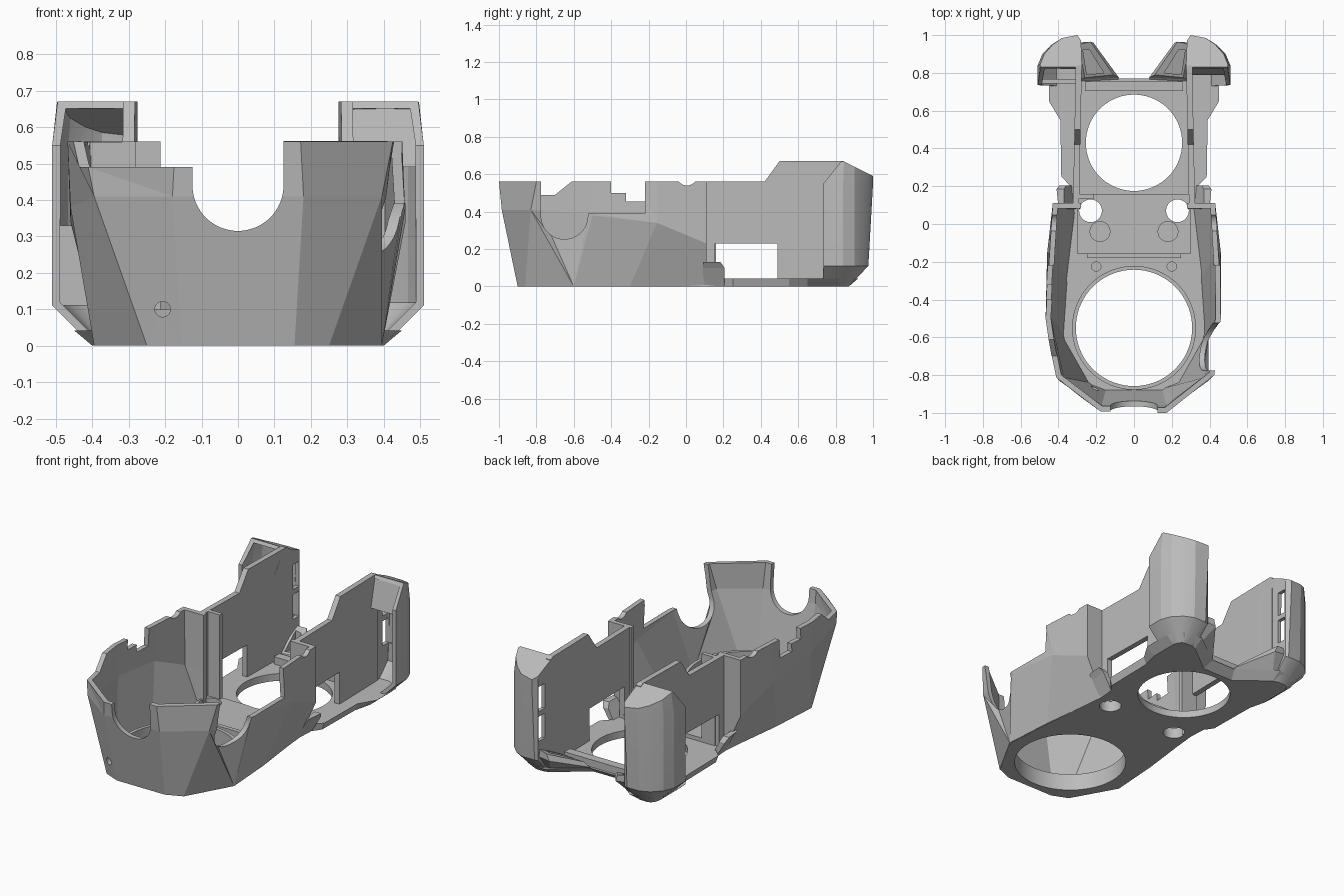
import bpy, bmesh, math
from mathutils import Matrix, Vector

cube = bpy.data.objects.get("Cube")
if cube:
    bpy.data.objects.remove(cube)

grey = bpy.data.materials.new("matte grey")
grey.use_nodes = True
grey.diffuse_color = (0.5, 0.5, 0.5, 1)
grey.node_tree.nodes["Principled BSDF"].inputs["Base Color"].default_value = (0.5, 0.5, 0.5, 1)


def make(name, bm):
    mesh = bpy.data.meshes.new(name)
    bm.to_mesh(mesh)
    bm.free()
    mesh.materials.append(grey)
    obj = bpy.data.objects.new(name, mesh)
    bpy.context.collection.objects.link(obj)
    return obj


def loft(name, rings, closed=True, caps=True):
    """Skin matching rings of points; closed solids get outward normals."""
    bm = bmesh.new()
    rows = [[bm.verts.new(p) for p in ring] for ring in rings]
    n = len(rows[0])
    for low, high in zip(rows, rows[1:]):
        for i in range(n if closed else n - 1):
            j = (i + 1) % n
            bm.faces.new((low[i], low[j], high[j], high[i]))
    if caps:
        bm.faces.new(rows[-1])
        bm.faces.new(rows[0][::-1])
    if closed:
        bmesh.ops.recalc_face_normals(bm, faces=bm.faces)
    return make(name, bm)


def side_prism(name, profile, x0, x1, lean=0):
    """Extrude a (y, z) profile along x; lean shifts x with y."""
    return loft(name, [[(x - lean * y, y, z) for y, z in profile] for x in (x0, x1)])


def box(name, x0, x1, y0, y1, z0, z1):
    return side_prism(name, [(y0, z0), (y1, z0), (y1, z1), (y0, z1)], x0, x1)


def rod(name, centre, radius, length, axis="Z"):
    bm = bmesh.new()
    turn = {"X": Matrix.Rotation(math.pi / 2, 4, "Y"),
            "Y": Matrix.Rotation(math.pi / 2, 4, "X"), "Z": Matrix()}[axis]
    bmesh.ops.create_cone(bm, cap_ends=True, segments=72, radius1=radius, radius2=radius,
                          depth=length, matrix=Matrix.Translation(Vector(centre)) @ turn)
    return make(name, bm)


def apply(obj, mod):
    bpy.context.view_layer.objects.active = obj
    bpy.ops.object.modifier_apply(modifier=mod.name)


def cut(obj, *cutters):
    for cutter in cutters:
        mod = obj.modifiers.new("cut", "BOOLEAN")
        mod.operation, mod.solver, mod.object = "DIFFERENCE", "EXACT", cutter
        apply(obj, mod)
        bpy.data.objects.remove(cutter)


def thicken(obj, amount):
    mod = obj.modifiers.new("shell", "SOLIDIFY")
    mod.thickness, mod.offset, mod.use_even_offset = amount, -1, True
    apply(obj, mod)


def mirror(obj):
    """Copy a left part to the right side."""
    twin = obj.copy()
    twin.data = obj.data.copy()
    twin.name = obj.name.replace("left", "right")
    twin.data.transform(Matrix.Scale(-1, 4, (1, 0, 0)))
    twin.data.flip_normals()
    bpy.context.collection.objects.link(twin)


def both(half):
    """Half outline from front centre, completed with its mirror image."""
    return [(-p[0], *p[1:]) for p in reversed(half)] + half


def smooth(obj):
    bpy.ops.object.select_all(action="DESELECT")
    obj.select_set(True)
    bpy.context.view_layer.objects.active = obj
    bpy.ops.object.shade_smooth_by_angle(angle=0.35)


# faceted front pod, flaring towards its rim
foot = [(.155, -.9, 0), (.25, -.86, 0), (.395, -.6, 0), (.375, -.3, 0), (.325, .11, 0), (.28, .11, 0)]
waist = [(.18, -.985, .41), (.395, -.83, .41), (.46, -.5, .38), (.46, -.155, .34),
         (.43, .11, .23), (.28, .11, .23)]
rim = [(.172, -1, .56), (.425, -.8, .56), (.468, -.5, .56), (.447, -.155, .56),
       (.43, .11, .56), (.28, .11, .56)]
pod = loft("front_pod", [both(foot), both(waist), both(rim)], closed=False, caps=False)
thicken(pod, .028)
cut(pod,
    rod("notch", (0, -.9, .44), .125, .6, "Y"),
    box("notch_top", -.125, .125, -1.2, -.6, .44, .8),
    rod("side_notch", (.4, -.65, .378), .125, .5, "X"),
    box("side_notch_top", .2, .7, -.775, -.525, .378, .8),
    box("side_step", .2, .7, -.56, -.22, .39, .8),
    side_prism("right_ramp", [(-1.2, .49), (-.7, .49), (-.6, .57), (-.6, .8), (-1.2, .8)], -.7, 0),
    side_prism("right_steps", [(-.4, .5), (-.32, .5), (-.32, .455), (-.22, .455),
                               (-.22, .8), (-.4, .8)], -.7, -.2),
    rod("rim_dip", (0, .005, .595), .055, 2, "X"),
    rod("screw_hole", (-.207, -.9, .1), .021, .3, "Y"))

# inner flange beside the right wall
box("right_inner_flange", -.3, -.213, .135, .16, .03, .56)

# floor plate with chamfered rear edge
front = [(.155, -.89), (.25, -.85), (.388, -.6), (.368, -.3), (.33, .1), (.335, .2)]
low = front + [(.37, .25), (.375, .55), (.4, .65), (.4, .82), (.36, .87), (.28, .86), (.1, .72)]
high = front + [(.385, .25), (.39, .55), (.45, .65), (.45, .82), (.4, .9), (.28, .92), (.08, .77)]
floor = loft("floor_plate", [[(*p, z) for p in both(half)] for half, z in ((low, 0), (high, .042))])
cut(floor,
    rod("front_bore", (0, -.55, 0), .308, .5),
    rod("rear_bore", (0, .43, 0), .255, .5),
    *[rod("mount_bore", (s * .23, .07, 0), .06, .5) for s in (-1, 1)])
smooth(floor)

# raised ring around the front bore
ring = rod("front_bore_ring", (0, -.55, .055), .328, .09)
cut(ring, rod("ring_bore", (0, -.55, .05), .308, .5))
smooth(ring)

# centre deck details
deck = box("centre_deck", -.3, .3, -.16, .16, .03, .065)
cut(deck, *[rod("deck_bore", (s * .23, .07, 0), .06, .5) for s in (-1, 1)],
    rod("deck_clearance", (0, .43, 0), .275, .5), rod("deck_front", (0, -.55, 0), .33, .5))
box("deck_rib", -.25, .25, -.18, -.155, .03, .085)
box("rear_crossbar", -.26, .26, .705, .755, .03, .085)
for s, side in ((1, "left"), (-1, "right")):
    smooth(rod(side + "_boss", (s * .18, -.04, .06), .055, .03))
    smooth(rod(side + "_small_boss", (s * .2, -.225, .06), .027, .05))

# side walls, stepped up to the towers, with a window each
wall = side_prism("left_side_wall", [(.09, .02), (.86, .02), (.86, .66), (.84, .67), (.5, .67),
                                     (.42, .56), (.09, .56)], .293, .325, lean=.02)
cut(wall, box("window", .2, .5, .155, .49, .042, .23))
mirror(wall)

# flared skirt tab behind the pod
tab = loft("left_skirt_tab", [
    [(.3, .09, .002), (.325, .09, .002), (.337, .205, .002), (.31, .205, .002)],
    [(.35, .09, .1), (.375, .09, .1), (.395, .205, .1), (.36, .205, .1)],
    [(.37, .09, .13), (.4, .09, .13), (.41, .185, .13), (.37, .185, .13)]])
mirror(tab)

# rear towers: hollow shells open to the front
sole = [(.4, .73), (.4, .82), (.39, .85), (.375, .865), (.36, .87), (.31, .87), (.285, .86), (.28, .73)]
body = [(.51, .735), (.51, .84), (.485, .9), (.435, .95), (.38, .985), (.3, 1), (.28, .97), (.277, .735)]
crown = [(.495, .83, .67), (.497, .845, .668), (.475, .9, .64), (.43, .95, .615), (.38, .985, .598),
         (.3, 1, .59), (.28, .97, .605), (.277, .83, .67)]
tower = loft("left_tower", [
    [(*p, 0) for p in sole],
    [(x, min(y, .975), .11) for x, y in body],
    [(*p, .55) for p in body], crown], closed=False)
thicken(tower, .022)
cut(tower, *[box("slot", .24, .325, .91, .965, z, z + .145) for z in (.22, .395)])
smooth(tower)
mirror(tower)

# panels that frame the mouths of the towers
side_prism("left_tower_upper_panel", [(.79, .49), (.835, .49), (.85, .66), (.83, .66)], .3, .488)
box("right_tower_lower_panel", -.49, -.3, .745, .767, .11, .33)

# angled outlets at the inner foot of the towers
outlet = loft("left_outlet", [
    [(.1, .72, .003), (.28, .72, .003), (.31, .86, .003), (.275, .858, .003)],
    [(.08, .775, .05), (.28, .765, .05), (.3, .96, .13), (.215, .96, .12)],
    [(.11, .79, .08), (.26, .775, .08), (.295, .95, .17), (.23, .965, .16)]])
cut(outlet, loft("outlet_mouth", [
    [(.16, .8, .05), (.25, .79, .05), (.27, .92, .09), (.235, .92, .09)],
    [(.16, .8, .25), (.25, .79, .25), (.27, .92, .25), (.235, .92, .25)]]))
mirror(outlet)
